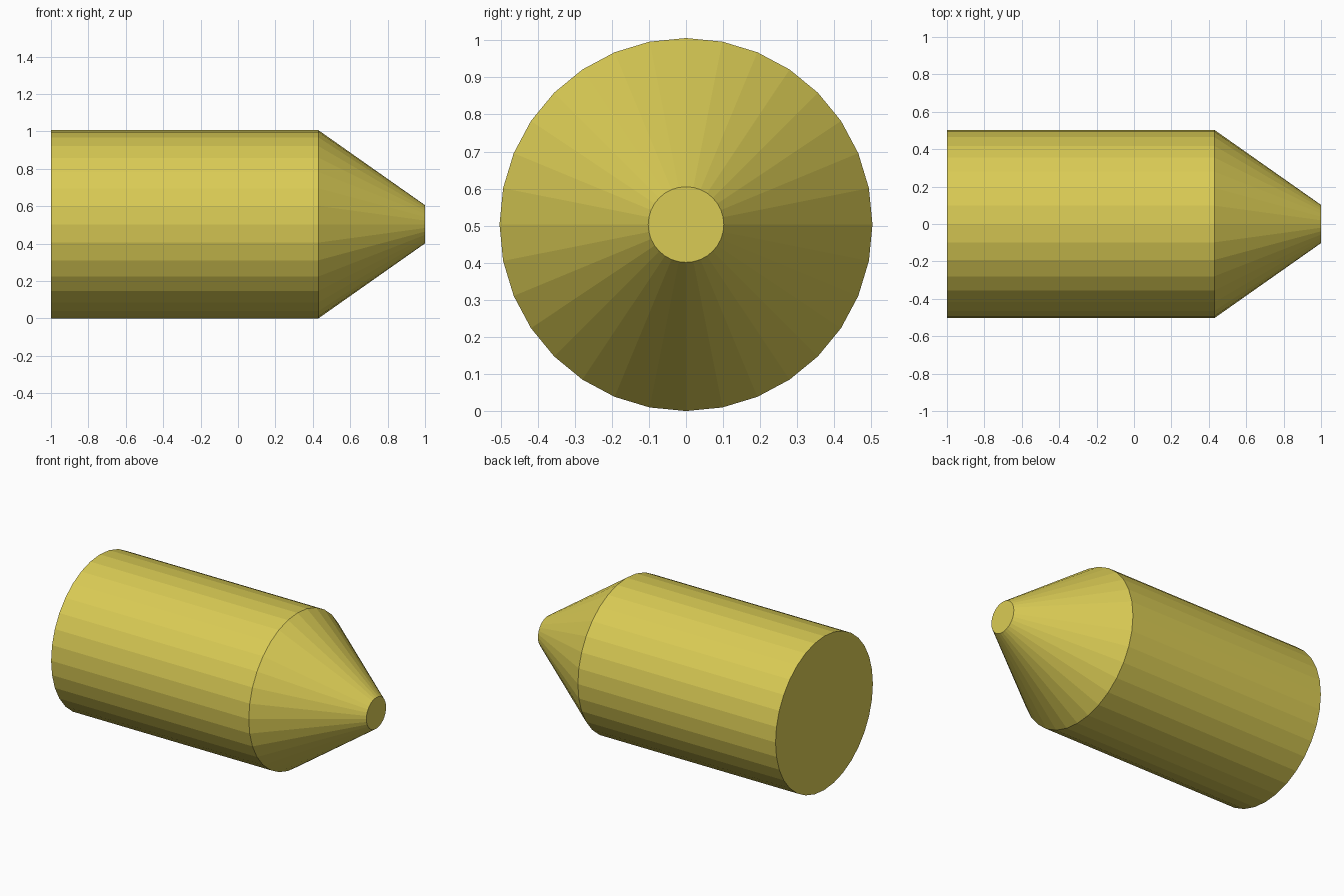
import bpy, bmesh
from math import cos, sin, pi

if "Cube" in bpy.data.objects:
    bpy.data.objects.remove(bpy.data.objects["Cube"])

SIDES = 32
R = 0.503
# (x, radius) along the axis: back end, shoulder, blunt tip
PROFILE = [(-1.0, R), (0.43, R), (1.0, 0.102)]

mat = bpy.data.materials.new("yellow")
mat.diffuse_color = (0.70, 0.60, 0.09, 1)
mat.use_nodes = True
mat.node_tree.nodes["Principled BSDF"].inputs["Base Color"].default_value = mat.diffuse_color

# Body and tapered nose lathed around the x axis
bm = bmesh.new()
rings = []
for x, r in PROFILE:
    rings.append([bm.verts.new((x, r * cos(2 * pi * i / SIDES),
                                R + r * sin(2 * pi * i / SIDES)))
                  for i in range(SIDES)])
for a, b in zip(rings, rings[1:]):
    for i in range(SIDES):
        j = (i + 1) % SIDES
        bm.faces.new((a[i], a[j], b[j], b[i]))

# Flat end caps
bm.faces.new(rings[0])
bm.faces.new(rings[-1])
bmesh.ops.recalc_face_normals(bm, faces=bm.faces[:])

mesh = bpy.data.meshes.new("tapered_cylinder")
bm.to_mesh(mesh)
bm.free()
mesh.materials.append(mat)
obj = bpy.data.objects.new("tapered_cylinder", mesh)
bpy.context.collection.objects.link(obj)
